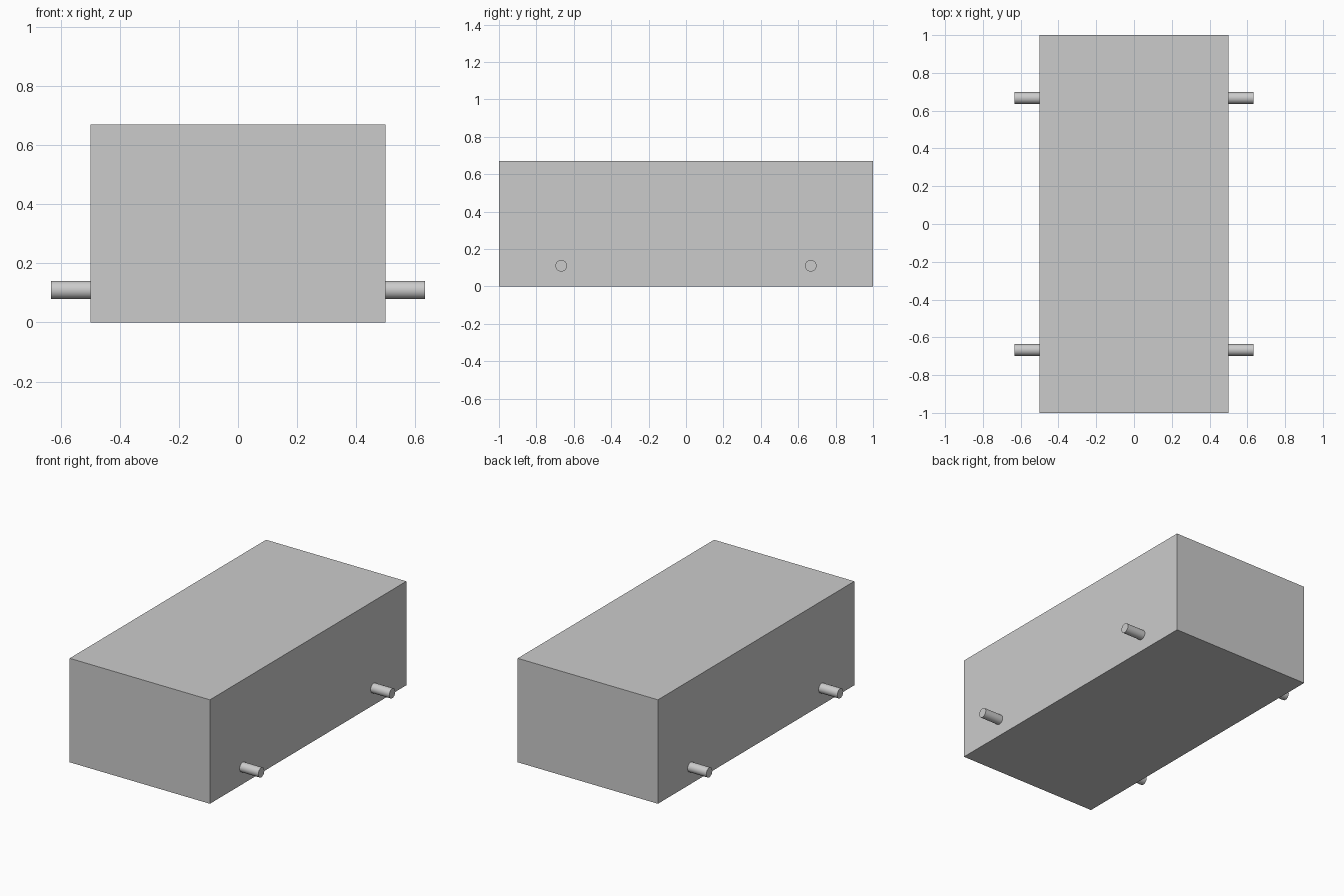
import bpy
from math import pi, radians

cube = bpy.data.objects.get("Cube")
if cube:
    bpy.data.objects.remove(cube, do_unlink=True)

# One plain grey for everything
grey = bpy.data.materials.new("light_grey")
grey.use_nodes = True
colour = (0.6, 0.6, 0.6, 1)
grey.diffuse_color = colour
grey.node_tree.nodes["Principled BSDF"].inputs["Base Color"].default_value = colour

WIDTH, LENGTH, HEIGHT = 1.0, 2.0, 0.67
PEG_RADIUS, PEG_TIP = 0.031, 0.633
PEG_Y, PEG_Z = 0.667, 0.11
EMBED = 0.02


def finish(name):
    obj = bpy.context.object
    obj.name = name
    obj.data.materials.append(grey)
    return obj


# Box body
bpy.ops.mesh.primitive_cube_add(size=1, location=(0, 0, HEIGHT / 2))
body = finish("body")
body.scale = (WIDTH, LENGTH, HEIGHT)
bpy.ops.object.transform_apply(location=False, rotation=False, scale=True)

# Four axle pegs, set slightly into the sides
root = WIDTH / 2 - EMBED
for side, sx in (("left", 1), ("right", -1)):
    for end, sy in (("front", -1), ("back", 1)):
        bpy.ops.mesh.primitive_cylinder_add(
            vertices=20, radius=PEG_RADIUS, depth=PEG_TIP - root,
            location=(sx * (PEG_TIP + root) / 2, sy * PEG_Y, PEG_Z),
            rotation=(0, pi / 2, 0))
        finish(f"{end}_{side}_axle_peg")
        bpy.ops.object.shade_smooth_by_angle(angle=radians(30))
